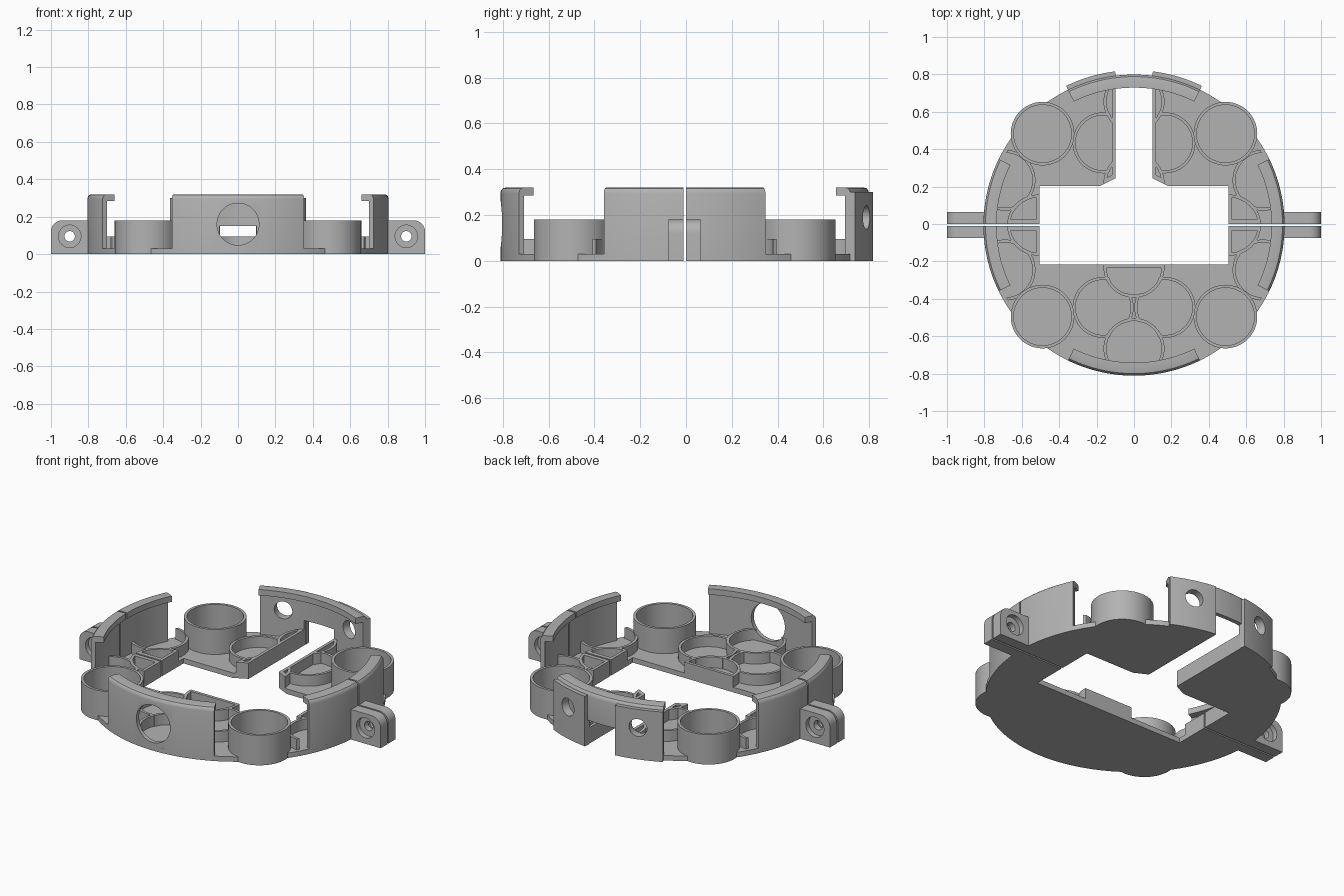
import bpy
import bmesh
from math import cos, sin, pi, radians
from mathutils import Matrix

cube = bpy.data.objects.get("Cube")
if cube:
    bpy.data.objects.remove(cube, do_unlink=True)

grey = bpy.data.materials.new("plain_grey")
grey.use_nodes = True
grey.diffuse_color = (0.45, 0.45, 0.45, 1)
grey.node_tree.nodes["Principled BSDF"].inputs["Base Color"].default_value = grey.diffuse_color

PLATE_R, PLATE_Z, POCKET_Z, CUP_Z = 0.805, 0.03, 0.095, 0.18
WALL_HALF = 26
parts, cutters = [], []


def make(name, bm, store):
    bmesh.ops.recalc_face_normals(bm, faces=bm.faces)
    mesh = bpy.data.meshes.new(name)
    bm.to_mesh(mesh)
    bm.free()
    ob = bpy.data.objects.new(name, mesh)
    bpy.context.collection.objects.link(ob)
    store.append(ob)
    return ob


def prism(name, pts, lo, hi, axis="z", store=parts, turn=0):
    """Extrude a closed outline along z or y, optionally turned about z."""
    bm = bmesh.new()
    loops = []
    for w in (lo, hi):
        loops.append([bm.verts.new((u, v, w) if axis == "z" else (u, w, v)) for u, v in pts])
    n = len(pts)
    for i in range(n):
        j = (i + 1) % n
        bm.faces.new((loops[0][i], loops[0][j], loops[1][j], loops[1][i]))
    bm.faces.new(loops[0])
    bm.faces.new(loops[1])
    bm.transform(Matrix.Rotation(radians(turn), 4, "Z"))
    return make(name, bm, store)


def circle(u, v, r, n=64):
    return [(u + r * cos(2 * pi * i / n), v + r * sin(2 * pi * i / n)) for i in range(n)]


def box(x, y):
    return [(-x, -y), (x, -y), (x, y), (-x, y)]


def sweep(name, profile, start, end, steps=28):
    """Sweep an (r, z) profile around part of a circle."""
    bm = bmesh.new()
    rows = []
    for i in range(steps + 1):
        a = radians(start + (end - start) * i / steps)
        rows.append([bm.verts.new((r * cos(a), r * sin(a), z)) for r, z in profile])
    n = len(profile)
    for p, q in zip(rows, rows[1:]):
        for i in range(n):
            j = (i + 1) % n
            bm.faces.new((p[i], p[j], q[j], q[i]))
    bm.faces.new(rows[0])
    bm.faces.new(rows[-1])
    return make(name, bm, parts)


def boolean(ob, cutter, op="DIFFERENCE"):
    mod = ob.modifiers.new("cut", "BOOLEAN")
    mod.operation, mod.object, mod.solver = op, cutter, "EXACT"
    bpy.context.view_layer.objects.active = ob
    bpy.ops.object.modifier_apply(modifier=mod.name)


def opening_outline(d):
    right = [(0.505 + d, -0.21 - d), (0.505 + d, 0.21 + d), (0.18 + d, 0.21 + d),
             (0.1 + d, 0.25 + d), (0.1 + d, 1)]
    return right + [(-x, y) for x, y in reversed(right)]


# Cutters shared by several parts
opening = prism("opening_cutter", opening_outline(0), -0.1, 0.15, store=cutters)
opening_rim = prism("opening_rim_cutter", opening_outline(0.018), -0.2, 0.25, store=cutters)
slit = prism("slit_cutter", box(1.1, 0.005), -0.1, 0.5, store=cutters)
slit_rim = prism("slit_rim_cutter", box(1.2, 0.03), -0.2, 0.6, store=cutters)
inside_wall = prism("inside_wall_cutter", circle(0, 0, 0.785, 128), -0.1, 0.5, store=cutters)

# Base plate
plate = prism("base_plate", circle(0, 0, PLATE_R, 160), 0, PLATE_Z)
boolean(plate, opening)
boolean(plate, slit)

# Four tall corner cups
cup_discs = []
for sx in (-1, 1):
    for sy in (-1, 1):
        c = (0.489 * sx, 0.489 * sy)
        cup = prism("corner_cup", circle(*c, 0.17), 0, CUP_Z)
        boolean(cup, prism("cup_cutter", circle(*c, 0.154), PLATE_Z, 0.4, store=cutters))
        cup_discs.append(prism("cup_disc_cutter", circle(*c, 0.165), -0.1, 0.4, store=cutters))

# Low round pockets, trimmed by the opening, the slit and the cups
small = [(0, -0.66), (0, 0.66), (0, -0.225), (0, 0.225), (-0.515, 0), (0.515, 0)]
large = [(x * sx, y * sy) for x, y in ((0.165, 0.44), (0.69, 0.24))
         for sx in (-1, 1) for sy in (-1, 1)]
small_hollows = [prism("small_hollow_cutter", circle(*c, 0.145), -0.1, 0.3, store=cutters)
                 for c in small]
for c in small + large:
    pocket = prism("pocket_wall", circle(*c, 0.163), 0.01, POCKET_Z)
    hollow = prism("pocket_cutter", circle(*c, 0.147), -0.05, 0.2, store=cutters)
    boolean(hollow, opening_rim)
    boolean(hollow, slit_rim)
    boolean(pocket, hollow)
    if c in large:
        for other, cutter in zip(small, small_hollows):
            if (other[0] - c[0]) ** 2 + (other[1] - c[1]) ** 2 < 0.1:
                boolean(pocket, cutter)
    boolean(pocket, inside_wall, "INTERSECT")
    for cutter in cup_discs + [opening, slit]:
        boolean(pocket, cutter)

# Curved walls with a rounded outer top edge and an inward lip
WALL = [(0.78, 0), (PLATE_R, 0), (PLATE_R, 0.295), (0.802, 0.308), (0.794, 0.317),
        (0.782, 0.32), (0.735, 0.32), (0.735, 0.285), (0.78, 0.285)]
walls = {}
for name, mid in (("left_wall", 0), ("back_wall", 90), ("right_wall", 180), ("front_wall", 270)):
    walls[name] = sweep(name, WALL, mid - WALL_HALF, mid + WALL_HALF)
boolean(walls["left_wall"], slit)
boolean(walls["right_wall"], slit)
boolean(walls["back_wall"], opening)
boolean(walls["front_wall"], prism("window_cutter", circle(0, 0.16, 0.112), -1, -0.6, "y", cutters))

# Back panels, each with a round hole
for side in (-1, 1):
    panel = sweep("back_panel", [(0.795, 0), (0.828, 0), (0.828, 0.3), (0.795, 0.3)],
                  90 + side * 7, 90 + side * WALL_HALF, 14)
    hole = prism("panel_hole_cutter", circle(0, 0.19, 0.052, 40), 0.6, 1, "y", cutters, side * 16.3)
    boolean(panel, hole)
    boolean(walls["back_wall"], hole)

# Split clamp ears with counterbored bolt holes
for side in (-1, 1):
    corner = [(0.94 + 0.06 * cos(a * pi / 16), 0.12 + 0.06 * sin(a * pi / 16)) for a in range(9)]
    outline = [(0.79, 0), (1, 0)] + corner + [(0.79, CUP_Z)]
    ear = prism("clamp_ear", [(side * x, z) for x, z in outline], -0.07, 0.07, "y")
    boolean(ear, prism("bolt_cutter", circle(side * 0.9, 0.095, 0.028, 32), -0.2, 0.2, "y", cutters))
    for lo, hi in ((-0.2, -0.04), (0.04, 0.2)):
        boolean(ear, prism("bore_cutter", circle(side * 0.9, 0.095, 0.06, 40), lo, hi, "y", cutters))
    boolean(ear, slit)

for cutter in cutters:
    bpy.data.objects.remove(cutter, do_unlink=True)

# Material, shading and final centring
bpy.ops.object.select_all(action="DESELECT")
for ob in parts:
    ob.data.materials.clear()
    ob.data.materials.append(grey)
    ob.location.y = -0.006
    ob.select_set(True)
bpy.context.view_layer.objects.active = parts[0]
bpy.ops.object.shade_smooth_by_angle(angle=radians(30))
